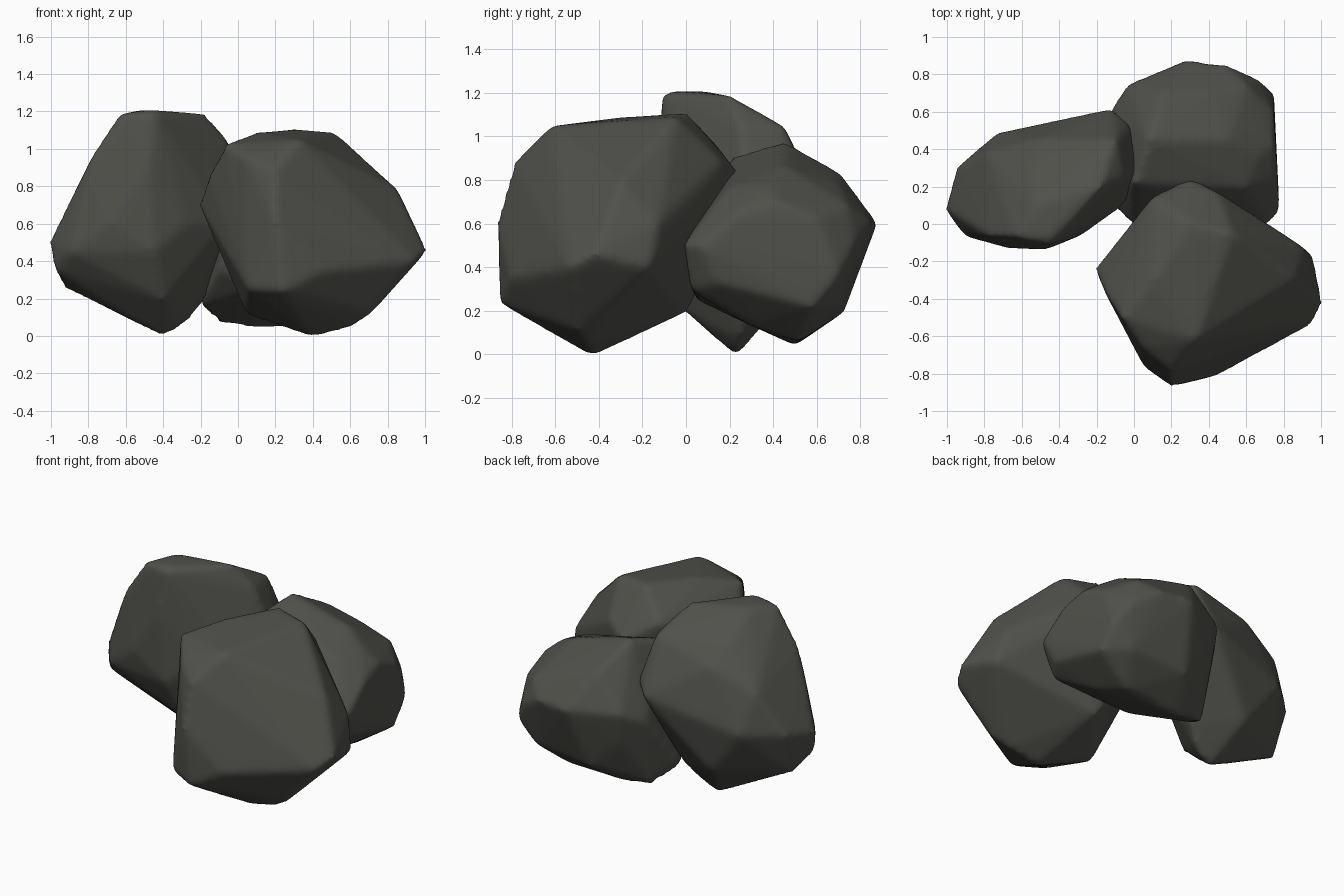
import bpy
import bmesh

cube = bpy.data.objects.get("Cube")
if cube:
    bpy.data.objects.remove(cube, do_unlink=True)

# Single dark stone colour
STONE = (0.08, 0.08, 0.07, 1)
stone = bpy.data.materials.new("dark_stone")
stone.use_nodes = True
stone.diffuse_color = STONE
shader = stone.node_tree.nodes["Principled BSDF"]
shader.inputs["Base Color"].default_value = STONE
shader.inputs["Roughness"].default_value = 0.9


def make_rock(name, corners):
    """Wrap a hull around the rock's main corners, then wear its edges round."""
    bm = bmesh.new()
    for corner in corners:
        bm.verts.new(corner)
    hull = bmesh.ops.convex_hull(bm, input=bm.verts)
    loose = [v for v in hull["geom_interior"] if isinstance(v, bmesh.types.BMVert)]
    bmesh.ops.delete(bm, geom=loose, context="VERTS")
    bmesh.ops.recalc_face_normals(bm, faces=bm.faces)
    mesh = bpy.data.meshes.new(name)
    bm.to_mesh(mesh)
    bm.free()
    mesh.materials.append(stone)

    rock = bpy.data.objects.new(name, mesh)
    bpy.context.collection.objects.link(rock)

    # Even surface, softened edges, then a small push out to restore the size
    remesh = rock.modifiers.new("even_surface", "REMESH")
    remesh.mode = "VOXEL"
    remesh.voxel_size = 0.02
    remesh.use_smooth_shade = True
    wear = rock.modifiers.new("worn_edges", "SMOOTH")
    wear.factor = 0.5
    wear.iterations = 9
    swell = rock.modifiers.new("swell", "DISPLACE")
    swell.strength = 0.008
    swell.mid_level = 0

    bpy.ops.object.select_all(action="DESELECT")
    rock.select_set(True)
    bpy.context.view_layer.objects.active = rock
    bpy.ops.object.shade_smooth()
    return rock


# Large boulder at the front
front_crown = [
    (-.06, -.5, 1.02), (.05, -.66, .95), (.1, -.3, 1.08), (.3, 0, 1.1),
    (.52, -.05, 1.08), (.33, -.62, 1.04), (.2, -.78, .88),
]
front_sides = [
    (.2, -.86, .6), (.24, -.85, .24), (.45, -.8, .35), (.06, -.76, .25),
    (.95, -.53, .4), (1, -.42, .46), (.95, -.17, .4), (.9, -.13, .6),
    (.85, -.3, .78), (.7, 0, .6), (.3, .24, .82), (.1, .14, .95),
    (.45, .16, .88), (.2, .1, .4), (-.2, -.24, .7), (-.15, -.36, .85),
]
front_underside = [
    (.4, -.43, 0), (.6, -.45, .05), (.05, -.35, .12), (.3, 0, .2), (.7, -.5, .12),
]
make_rock("front_boulder", front_crown + front_sides + front_underside)

# Tall boulder on the right
tall_crown = [
    (-.63, -.07, 1.18), (-.45, -.1, 1.2), (-.18, .2, 1.18), (-.53, .1, 1.2),
    (-.06, .25, 1.04), (-.1, .45, 1.04), (-.54, .32, 1.04),
]
tall_sides = [
    (-.12, .61, .7), (-.03, .53, .75), (-.5, .45, .93), (-.73, .48, .55),
    (-.5, .45, .25), (-.78, .38, .8), (-1, .08, .5), (-.94, .3, .54),
    (-.97, .05, .35), (-.9, -.06, .45), (-.78, -.06, .95), (-.48, -.13, .9),
    (-.68, -.12, .6), (-.45, -.12, .45), (.07, .3, .7), (-.28, -.05, .6),
    (-.07, .1, .6),
]
tall_underside = [
    (-.92, .2, .26), (-.4, 0, .2), (-.4, .23, 0), (-.28, .25, .07), (-.2, .3, .17),
]
make_rock("tall_boulder", tall_crown + tall_sides + tall_underside)

# Low boulder at the back
back_crown = [
    (.08, .45, .97), (0, .22, .9), (.5, .45, .86), (.42, .7, .77),
    (.15, .7, .83), (.6, .2, .76), (.66, .36, .77),
]
back_sides = [
    (.77, .07, .5), (.76, .25, .65), (.74, .42, .7), (.74, .6, .62),
    (.74, .15, .33), (.74, .7, .37), (.66, .77, .5), (.6, .74, .68),
    (.28, .87, .6), (.5, .84, .6), (-.03, .74, .6), (0, .7, .4),
    (-.12, .6, .53), (-.1, .1, .35), (0, 0, .5), (.7, 0, .5),
]
back_underside = [
    (-.2, .35, .17), (-.1, .5, .08), (.1, .5, .05), (.5, .52, .07),
    (.74, .58, .22), (.55, .3, .14), (.2, .72, .2), (.6, .7, .23),
    (.1, .05, .26), (.65, .03, .3),
]
make_rock("back_boulder", back_crown + back_sides + back_underside)
